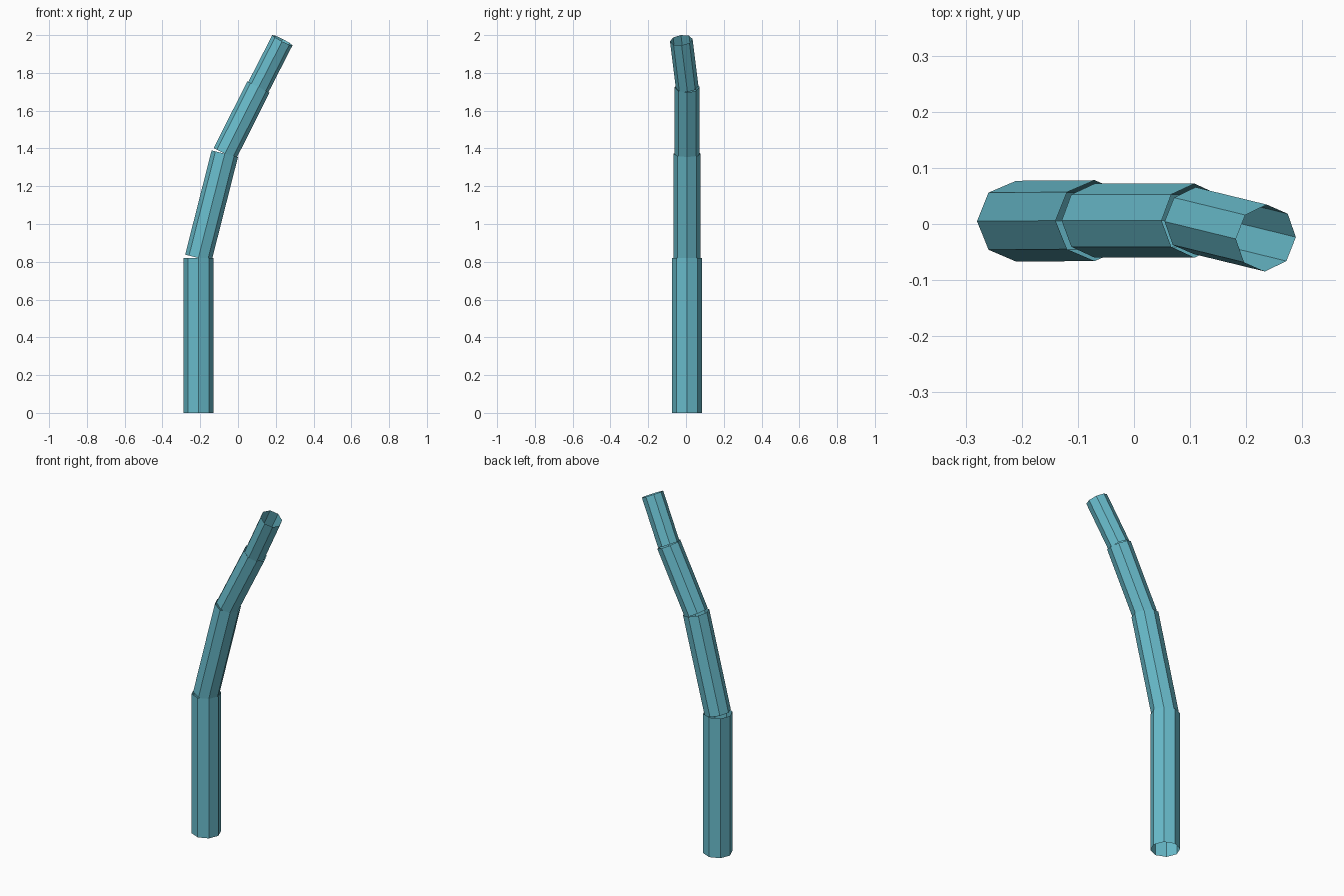
import bpy
from mathutils import Vector

if "Cube" in bpy.data.objects:
    bpy.data.objects.remove(bpy.data.objects["Cube"])

# Bent trunk: four open eight-sided tubes chained along a path
path = [Vector(p) for p in [(-0.21, 0.005, 0), (-0.21, 0.005, 0.82),
                            (-0.07, 0.006, 1.372), (0.108, 0.006, 1.725),
                            (0.235, -0.025, 1.973)]]
radii = [0.079, 0.072, 0.066, 0.06]
names = ["trunk_base", "trunk_lower", "trunk_upper", "trunk_tip"]

teal = bpy.data.materials.new("teal")
teal.diffuse_color = (0.14, 0.5, 0.6, 1)
teal.use_nodes = True
teal.node_tree.nodes["Principled BSDF"].inputs["Base Color"].default_value = teal.diffuse_color


def tube(name, a, b, radius):
    d = b - a
    bpy.ops.mesh.primitive_cylinder_add(vertices=8, radius=radius, depth=d.length,
                                        end_fill_type='NOTHING', location=(a + b) / 2)
    ob = bpy.context.object
    ob.name = name
    ob.rotation_euler = Vector((0, 0, 1)).rotation_difference(d).to_euler()
    ob.data.materials.append(teal)


for name, a, b, r in zip(names, path, path[1:], radii):
    tube(name, a, b, r)
